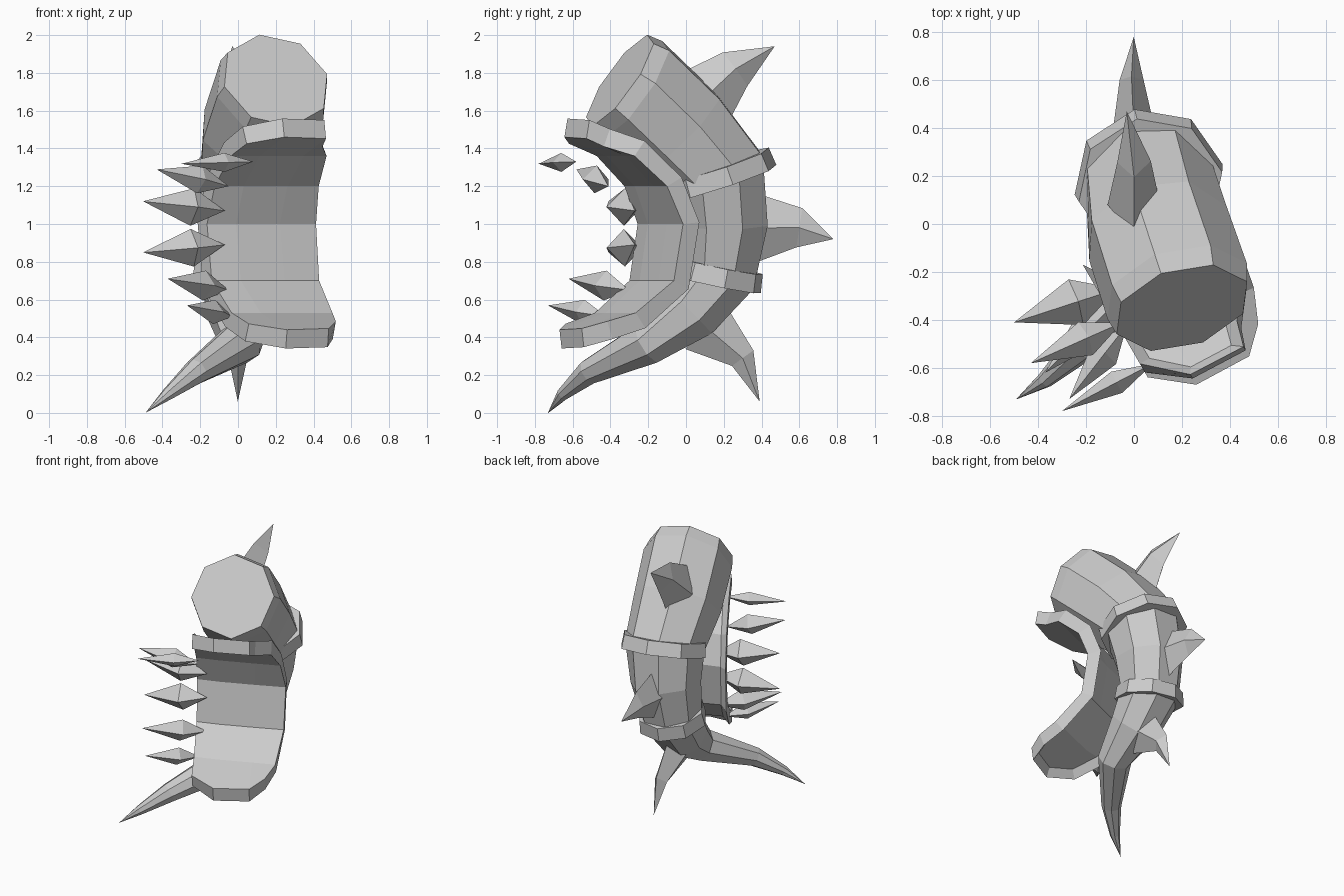
import bpy, bmesh, math
from mathutils import Vector

cube = bpy.data.objects.get("Cube")
if cube:
    bpy.data.objects.remove(cube)

grey = bpy.data.materials.new("bone_grey")
grey.use_nodes = True
grey.diffuse_color = (0.6, 0.6, 0.6, 1)
grey.node_tree.nodes["Principled BSDF"].inputs["Base Color"].default_value = (0.6, 0.6, 0.6, 1)

SIDE = Vector((math.cos(math.pi / 6), 0.5, 0))    # across the shield
BACK = Vector((-0.5, math.cos(math.pi / 6), 0))   # away from the shield opening
UP = Vector((0, 0, 1))


def finish(name, bm):
    bmesh.ops.recalc_face_normals(bm, faces=bm.faces)
    mesh = bpy.data.meshes.new(name)
    bm.to_mesh(mesh)
    bm.free()
    mesh.materials.append(grey)
    obj = bpy.data.objects.new(name, mesh)
    bpy.context.collection.objects.link(obj)


def loft(name, stations, sides, axis, first=None):
    """Skin rings along a path; each station is (centre, radius across, radius along)."""
    bm = bmesh.new()
    pts = [Vector(s[0]) for s in stations]
    rings, a = [], Vector(axis)
    for i, (_, ra, rb) in enumerate(stations):
        t = (pts[min(i + 1, len(pts) - 1)] - pts[max(i - 1, 0)]).normalized()
        if first and i < 2:
            t = Vector(first).normalized()
        a = (a - t * a.dot(t)).normalized()
        b = t.cross(a)
        ring = []
        for k in range(sides):
            ang = 2 * math.pi * k / sides
            ring.append(bm.verts.new(pts[i] + a * ra * math.cos(ang) + b * rb * math.sin(ang)))
        rings.append(ring)
    for r, s in zip(rings, rings[1:]):
        for k in range(sides):
            j = (k + 1) % sides
            bm.faces.new((r[k], r[j], s[j], s[k]))
    bm.faces.new(rings[0])
    bm.faces.new(rings[-1])
    bmesh.ops.remove_doubles(bm, verts=bm.verts, dist=0.002)
    finish(name, bm)


# Large curved horn, blunt at the top and pointed at the foot
horn = [((0.20, -0.35, 1.76), 0.295), ((0.18, -0.28, 1.71), 0.315),
        ((0.10, -0.04, 1.48), 0.31), ((0.06, 0.17, 1.25), 0.28),
        ((0.03, 0.20, 1.0), 0.25), ((0.0, 0.17, 0.73), 0.215),
        ((0.01, 0.02, 0.54), 0.18), ((0.01, -0.2, 0.37), 0.12),
        ((-0.22, -0.51, 0.22), 0.07), ((-0.37, -0.65, 0.10), 0.035),
        ((-0.49, -0.73, 0.0), 0.001)]
loft("horn", [(c, r, r) for c, r in horn], 8, (0.27, 0.08, 0.05), first=(-0.25, 0.79, -0.56))

# Two raised bands around the horn
bands = [("upper_band", (0.065, 0.17, 1.26), (-0.08, 0.31, -0.95), 0.315),
         ("lower_band", (0.0, 0.17, 0.73), (-0.05, -0.2, -0.97), 0.245)]
for name, c, d, r in bands:
    c, d = Vector(c), Vector(d).normalized()
    loft(name, [(c - d * 0.05, r - 0.01, r - 0.01), (c + d * 0.05, r, r)], 8, (1, 0.2, 0))

# Hooked four-sided spikes on the back of the horn
back_spikes = [
    ("top_back_spike", [((0, 0.08, 1.65), 0.11, 0.19), ((0, 0.26, 1.82), 0.07, 0.11),
                        ((-0.03, 0.47, 1.94), 0.001, 0.001)]),
    ("middle_back_spike", [((0, 0.38, 0.98), 0.09, 0.18), ((-0.01, 0.60, 0.98), 0.05, 0.105),
                           ((0, 0.78, 0.92), 0.001, 0.001)]),
    ("lower_back_spike", [((0, 0.10, 0.46), 0.09, 0.16), ((0, 0.30, 0.29), 0.05, 0.07),
                          ((0, 0.39, 0.06), 0.001, 0.001)])]
for name, stations in back_spikes:
    loft(name, stations, 4, (1, 0, 0))

# C-shaped shield in front of the horn: rows are depth, height, left edge reach
profile = [(-0.72, 1.46, 0.17), (-0.46, 1.36, 0.27), (-0.29, 1.2, 0.32), (-0.21, 1.0, 0.35),
           (-0.26, 0.7, 0.34), (-0.47, 0.53, 0.30), (-0.75, 0.44, 0.24)]
columns = [(-0.27, 0.07, 0.35), (-0.11, 0.04, 0.0), (0.14, 0.01, 0.08), (None, -0.01, 0.5)]
last = len(profile) - 1
bm = bmesh.new()
grid = []
for i, (v, z, reach) in enumerate(profile):
    # End rows pull their outer corners back towards the neighbouring row
    near = profile[1] if i == 0 else profile[last - 1] if i == last else profile[i]
    row = []
    for u, shift, clip in columns:
        across = reach if u is None else u
        depth = v + (near[0] - v) * clip + shift
        height = z + (near[1] - z) * clip
        row.append(bm.verts.new(SIDE * across + BACK * depth + UP * height))
    grid.append(row)
for r, s in zip(grid, grid[1:]):
    for k in range(len(columns) - 1):
        bm.faces.new((r[k], r[k + 1], s[k + 1], s[k]))
# Thicken outwards from the axis of the curve, then recess the back inside a rim
made = bmesh.ops.extrude_face_region(bm, geom=bm.faces[:], use_keep_orig=True)["geom"]
for vert in made:
    if isinstance(vert, bmesh.types.BMVert):
        out = BACK * (vert.co.dot(BACK) + 0.78) + UP * (vert.co.z - 0.95)
        vert.co += out.normalized() * 0.1
back_faces = [f for f in made if isinstance(f, bmesh.types.BMFace)]
bmesh.ops.recalc_face_normals(bm, faces=bm.faces)
bmesh.ops.inset_region(bm, faces=back_faces, thickness=0.05, depth=-0.05, use_even_offset=True)
finish("shield", bm)

# Spindle spikes along the right edge of the shield: tip, inner end, radius
edge_spikes = [((-0.30, -0.78, 1.32), (0.08, -0.58, 1.33), 0.05),
               ((-0.43, -0.58, 1.29), (-0.05, -0.41, 1.20), 0.075),
               ((-0.50, -0.41, 1.12), (-0.07, -0.27, 1.07), 0.1),
               ((-0.50, -0.41, 0.85), (-0.07, -0.27, 0.89), 0.1),
               ((-0.37, -0.62, 0.71), (-0.05, -0.30, 0.65), 0.08),
               ((-0.27, -0.73, 0.57), (-0.03, -0.42, 0.51), 0.065)]
for n, (tip, inner, r) in enumerate(edge_spikes):
    middle = Vector(tip).lerp(Vector(inner), 0.6)
    loft("edge_spike_%d" % (n + 1),
         [(tip, 0.001, 0.001), (middle, r, r), (inner, 0.001, 0.001)], 4, UP)
